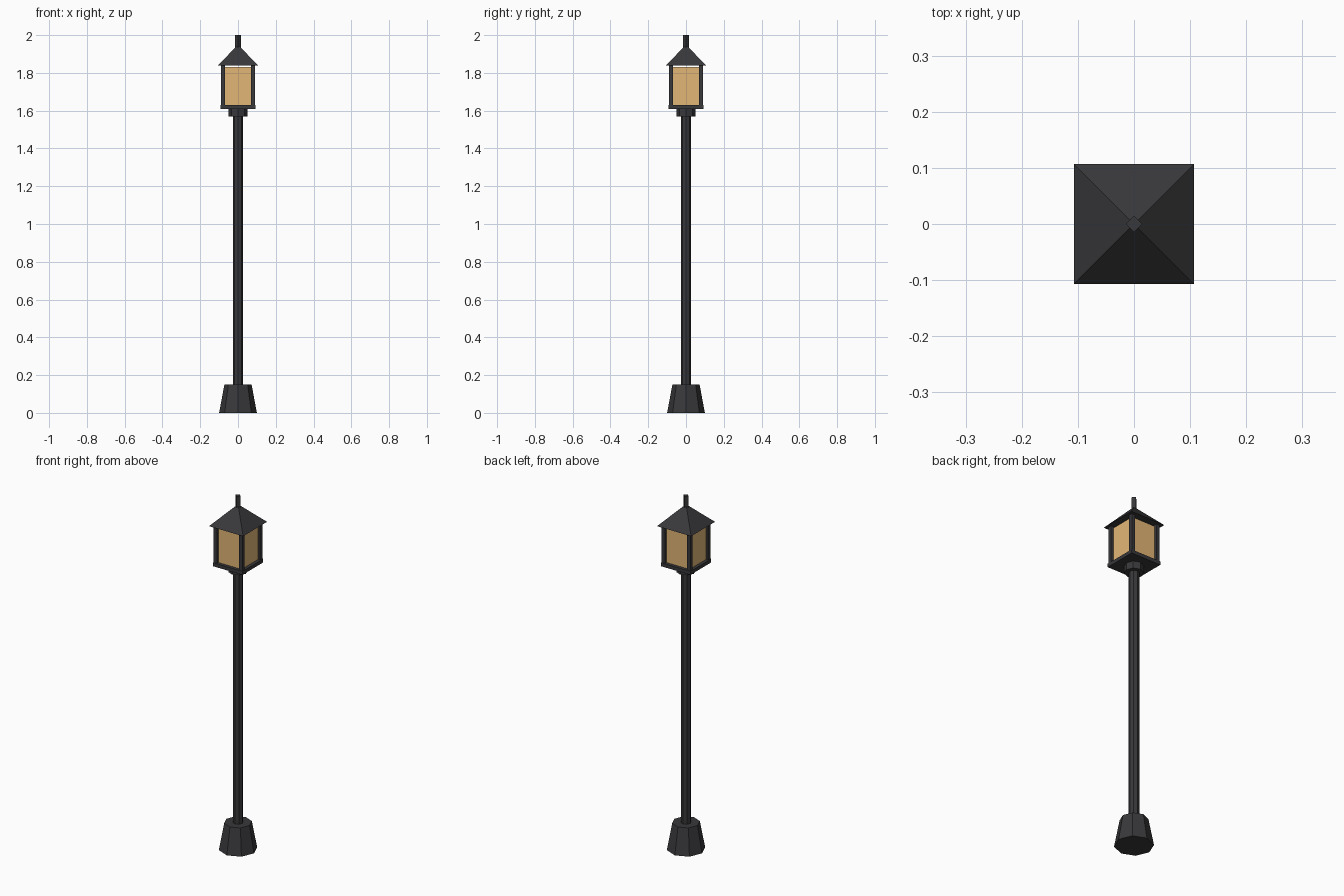
import bpy
from math import pi

if "Cube" in bpy.data.objects:
    bpy.data.objects.remove(bpy.data.objects["Cube"])


def material(name, color):
    m = bpy.data.materials.new(name)
    m.diffuse_color = color
    m.use_nodes = True
    m.node_tree.nodes["Principled BSDF"].inputs["Base Color"].default_value = m.diffuse_color
    return m


iron = material("dark_iron", (0.04, 0.04, 0.044, 1))
glass = material("amber_glass", (0.76, 0.47, 0.18, 1))


def finish(name, mat):
    ob = bpy.context.object
    ob.name = name
    ob.data.materials.append(mat)
    return ob


def tapered(name, sides, r1, r2, z1, z2, turn=0.0):
    bpy.ops.mesh.primitive_cone_add(
        vertices=sides, radius1=r1, radius2=r2, depth=z2 - z1,
        location=(0, 0, (z1 + z2) / 2), rotation=(0, 0, turn))
    return finish(name, iron)


def box(name, x, y, half, z1, z2, mat=iron):
    bpy.ops.mesh.primitive_cube_add(size=1, location=(x, y, (z1 + z2) / 2))
    bpy.context.object.scale = (2 * half, 2 * half, z2 - z1)
    return finish(name, mat)


# Octagonal foot, pole and collar
tapered("base", 8, 0.10, 0.072, 0.0, 0.15)
tapered("pole", 8, 0.027, 0.027, 0.15, 1.57)
tapered("collar", 8, 0.05, 0.05, 1.57, 1.61)

# Lantern: floor plate, glass body, corner posts
box("lantern_floor", 0, 0, 0.093, 1.61, 1.63)
box("lantern_glass", 0, 0, 0.075, 1.63, 1.832, glass)
for sx in (-1, 1):
    for sy in (-1, 1):
        box("corner_post", sx * 0.08, sy * 0.08, 0.01, 1.63, 1.842)

# Pyramid roof and diamond finial
tapered("roof", 4, 0.107 * 2 ** 0.5, 0.0, 1.838, 1.95, pi / 4)
tapered("finial", 4, 0.015, 0.015, 1.93, 2.0)
